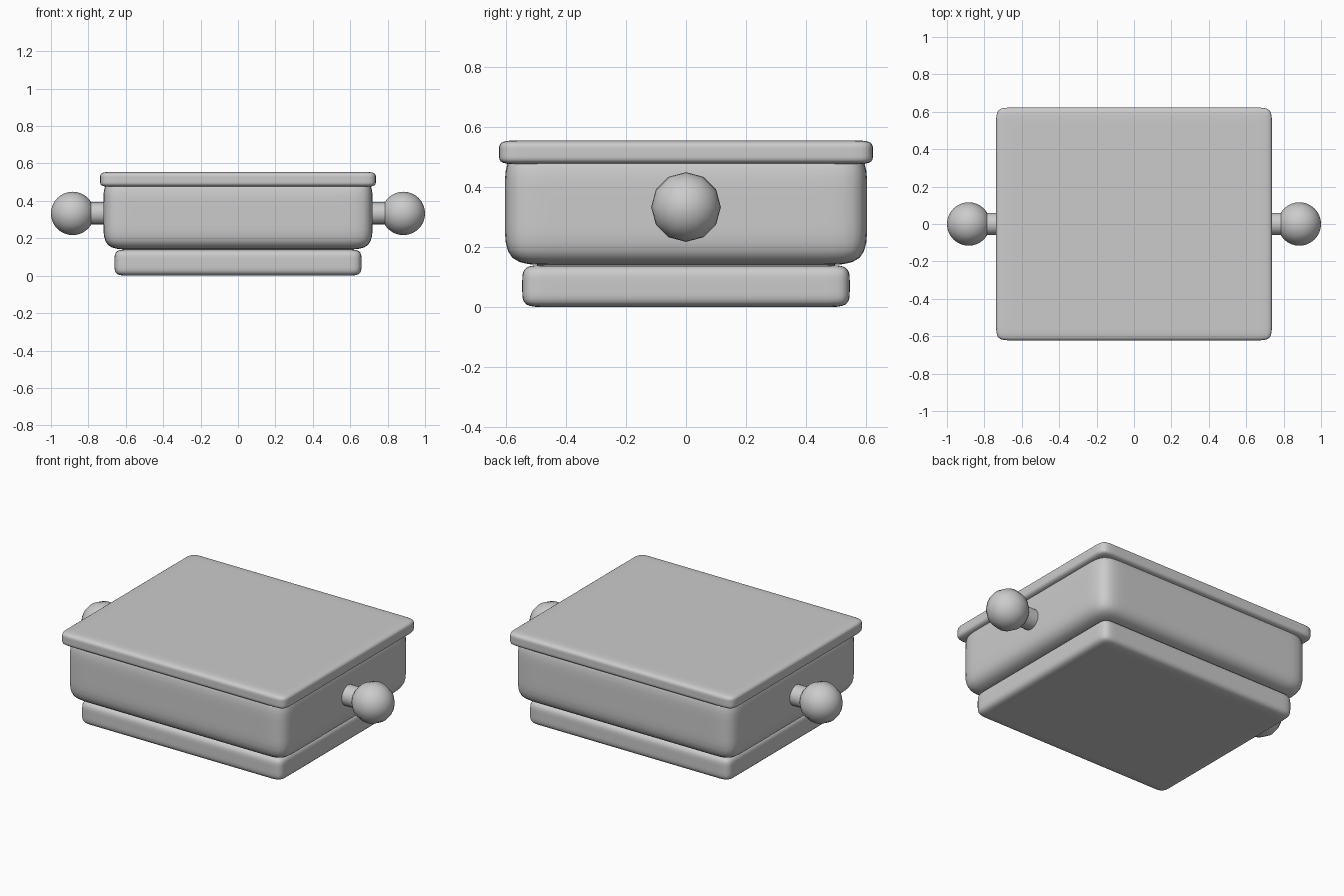
import bpy
import bmesh
from math import radians
from mathutils import Vector, Matrix

cube = bpy.data.objects.get("Cube")
if cube:
    bpy.data.objects.remove(cube, do_unlink=True)

# One plain grey for everything
grey = bpy.data.materials.new("plain grey")
grey.use_nodes = True
colour = (0.6, 0.6, 0.6, 1)
grey.diffuse_color = colour
grey.node_tree.nodes["Principled BSDF"].inputs["Base Color"].default_value = colour


def finish(name, bm, smooth=True):
    """Turn a bmesh into a smooth grey object."""
    bmesh.ops.recalc_face_normals(bm, faces=bm.faces[:])
    for f in bm.faces:
        f.smooth = smooth
    mesh = bpy.data.meshes.new(name)
    bm.to_mesh(mesh)
    bm.free()
    mesh.materials.append(grey)
    obj = bpy.data.objects.new(name, mesh)
    bpy.context.collection.objects.link(obj)
    return obj


def soft_box(name, half, z, loops):
    """Subdivided box; loops lists each axis's support loop offsets from centre."""
    bm = bmesh.new()
    bmesh.ops.create_cube(bm, size=2, matrix=Matrix.Diagonal((*half, 1)))
    for axis, offsets in enumerate(loops):
        normal = Vector((0, 0, 0))
        normal[axis] = 1
        for offset in offsets:
            for side in (-1, 1):
                geom = bm.verts[:] + bm.edges[:] + bm.faces[:]
                bmesh.ops.bisect_plane(bm, geom=geom, dist=1e-5,
                                       plane_co=normal * offset * side, plane_no=normal)
    bmesh.ops.translate(bm, verts=bm.verts[:], vec=(0, 0, z))
    obj = finish(name, bm)
    sub = obj.modifiers.new("rounding", 'SUBSURF')
    sub.levels = sub.render_levels = 2
    return obj


def support(half, d):
    """Two loops held close to each end of an axis."""
    return [half - d, half - 2 * d]


# Stacked slabs: foot, body and overhanging lid
soft_box("base_slab", (0.66, 0.545, 0.07), 0.07,
         [support(0.66, 0.08), support(0.545, 0.08), [0.015]])
soft_box("body", (0.72, 0.603, 0.195), 0.335,
         [support(0.72, 0.15), support(0.603, 0.15), [0.05]])
soft_box("lid", (0.737, 0.622, 0.04), 0.515,
         [support(0.737, 0.08), support(0.622, 0.08), [0.01]])

# Side handles: a short rod ending in a ball
for side, label in ((1, "left"), (-1, "right")):
    turn = Matrix.Rotation(radians(90 * side), 4, 'Y')

    bm = bmesh.new()
    bmesh.ops.create_cone(bm, cap_ends=True, segments=16, radius1=0.06, radius2=0.06,
                          depth=0.2, matrix=Matrix.Translation((0.74 * side, 0, 0.333)) @ turn)
    rod = finish(label + "_handle_rod", bm)
    rod.data.set_sharp_from_angle(angle=radians(40))

    bm = bmesh.new()
    bmesh.ops.create_uvsphere(bm, u_segments=12, v_segments=16, radius=0.116,
                              matrix=Matrix.Translation((0.884 * side, 0, 0.333)) @ turn)
    finish(label + "_handle_ball", bm)
